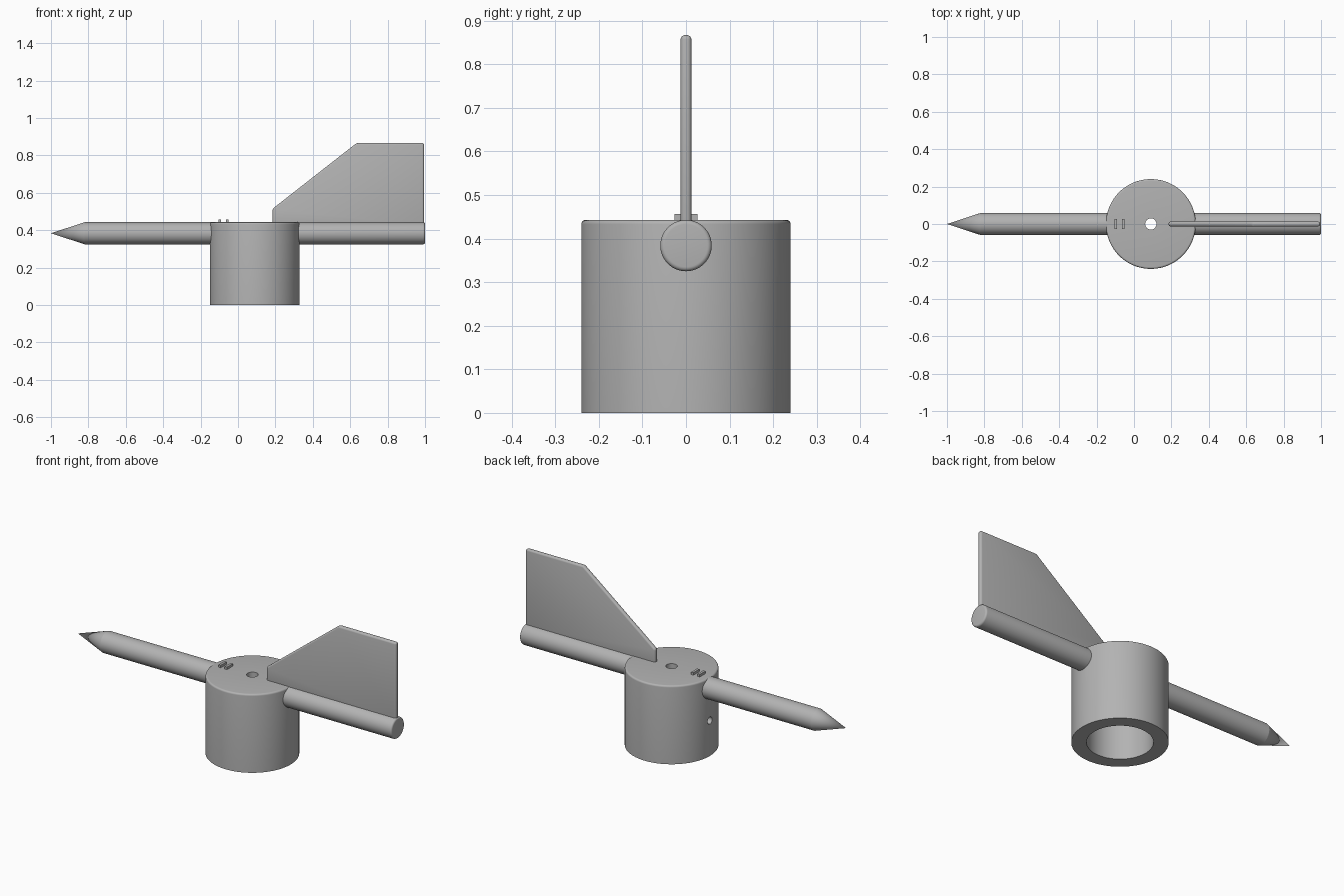
import bpy, bmesh, math
from mathutils import Matrix, Vector

cube = bpy.data.objects.get("Cube")
if cube:
    bpy.data.objects.remove(cube, do_unlink=True)

gray = bpy.data.materials.new("plain gray")
gray.use_nodes = True
gray.diffuse_color = (0.45, 0.45, 0.45, 1)
gray.node_tree.nodes["Principled BSDF"].inputs["Base Color"].default_value = gray.diffuse_color

HUB_X, HUB_R, HUB_TOP = 0.09, 0.24, 0.443
ROD_Z, ROD_R = 0.384, 0.059
ALONG_X = Matrix.Rotation(math.pi / 2, 4, 'Y')


def finish(bm, name):
    """Turn a bmesh into a gray object."""
    bmesh.ops.recalc_face_normals(bm, faces=bm.faces)
    mesh = bpy.data.meshes.new(name)
    bm.to_mesh(mesh)
    bm.free()
    mesh.materials.append(gray)
    obj = bpy.data.objects.new(name, mesh)
    bpy.context.collection.objects.link(obj)
    return obj


def activate(obj):
    bpy.ops.object.select_all(action='DESELECT')
    obj.select_set(True)
    bpy.context.view_layer.objects.active = obj


def smooth(obj, angle=25):
    activate(obj)
    bpy.ops.object.shade_smooth_by_angle(angle=math.radians(angle))


def lathe(name, profile, matrix, closed=False, steps=96):
    """Spin (radius, height) points about z, then place with matrix."""
    bm = bmesh.new()
    verts = [bm.verts.new((r, 0, h)) for r, h in profile]
    pairs = list(zip(verts, verts[1:]))
    if closed:
        pairs.append((verts[-1], verts[0]))
    edges = [bm.edges.new(p) for p in pairs]
    bmesh.ops.spin(bm, geom=verts + edges, axis=(0, 0, 1), cent=(0, 0, 0),
                   angle=2 * math.pi, steps=steps)
    bmesh.ops.remove_doubles(bm, verts=bm.verts, dist=1e-5)
    bmesh.ops.transform(bm, matrix=matrix, verts=bm.verts)
    return finish(bm, name)


def fillet(r, h, size, n=5):
    """Quarter-round corner from the side wall up to the end face."""
    return [(r - size + size * math.cos(a), h - size + size * math.sin(a))
            for a in (i * math.pi / 2 / n for i in range(n + 1))]


def bevelled(obj, width, segments):
    mod = obj.modifiers.new("round_edges", 'BEVEL')
    mod.width, mod.segments = width, segments
    activate(obj)
    bpy.ops.object.modifier_apply(modifier=mod.name)


# Hub: cup open below, with a pin hole through its top
BORE_R, BORE_TOP, PIN_R = 0.165, 0.3, 0.03
hub_profile = [(BORE_R, 0), (HUB_R, 0)] + fillet(HUB_R, HUB_TOP, 0.01)
hub_profile += [(PIN_R, HUB_TOP), (PIN_R, BORE_TOP), (BORE_R, BORE_TOP)]
hub = lathe("hub", hub_profile, Matrix.Translation((HUB_X, 0, 0)), closed=True)

# Set screw hole under the pointer
cutter = lathe("screw_hole_cutter", [(0, -0.1), (0.02, -0.1), (0.02, 0.1), (0, 0.1)],
               Matrix.Translation((HUB_X - HUB_R, 0, 0.2)) @ ALONG_X, steps=32)
cutter.hide_render = True
cut = hub.modifiers.new("screw_hole", 'BOOLEAN')
cut.operation, cut.solver, cut.object = 'DIFFERENCE', 'EXACT', cutter
activate(hub)
bpy.ops.object.modifier_apply(modifier=cut.name)
bpy.data.objects.remove(cutter, do_unlink=True)
smooth(hub)

# Pointer rod with cone tip, and tail rod with rounded end
on_axis = Matrix.Translation((0, 0, ROD_Z)) @ ALONG_X
pointer = lathe("pointer_rod", [(0, -1), (ROD_R, -0.82), (ROD_R, -0.1), (0, -0.1)],
                on_axis, steps=64)
tail = lathe("tail_rod", [(0, 0.25), (ROD_R, 0.25)] + fillet(ROD_R, 1, 0.01) + [(0, 1)],
             on_axis, steps=64)
smooth(pointer, 12)
smooth(tail)

# Tail fin: extruded outline with rounded rim
HALF = 0.0125
outline = [(0.185, 0.42), (0.995, 0.42), (0.995, 0.867), (0.635, 0.867), (0.185, 0.515)]
bm = bmesh.new()
face = bm.faces.new([bm.verts.new((x, -HALF, z)) for x, z in outline])
side = bmesh.ops.extrude_face_region(bm, geom=[face])["geom"]
bmesh.ops.translate(bm, vec=(0, 2 * HALF, 0),
                    verts=[v for v in side if isinstance(v, bmesh.types.BMVert)])
fin = finish(bm, "tail_fin")
bevelled(fin, 0.01, 4)
smooth(fin, 30)

# Raised marker bars on top of the hub
for label, x in (("outer", -0.097), ("inner", -0.058)):
    bm = bmesh.new()
    bmesh.ops.create_cube(bm, size=1)
    bmesh.ops.scale(bm, vec=(0.014, 0.052, 0.024), verts=bm.verts)
    bmesh.ops.translate(bm, vec=Vector((x, 0, HUB_TOP + 0.002)), verts=bm.verts)
    finish(bm, label + "_marker_bar")
